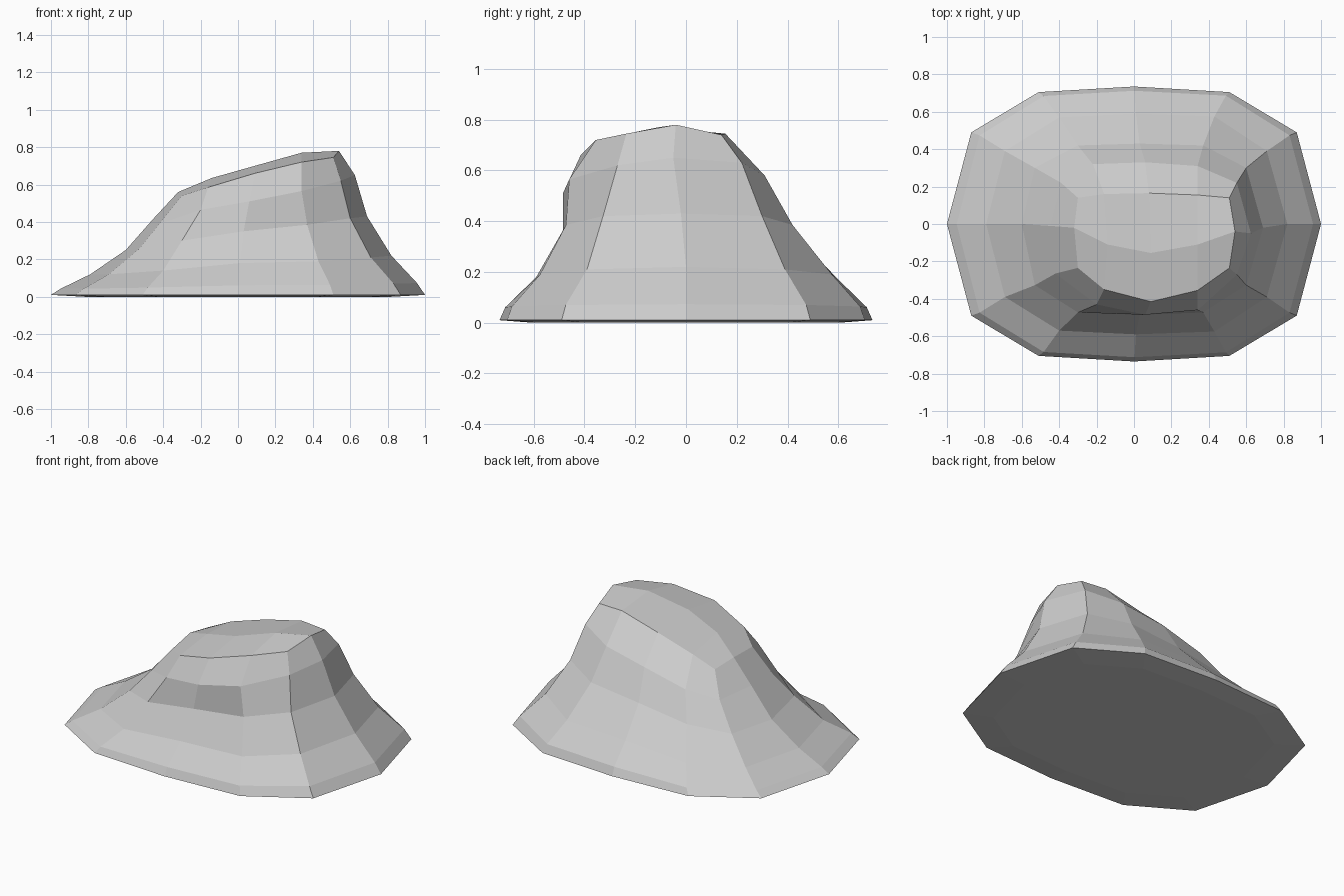
import bpy, bmesh

# Half outlines run from +x, round the back, to -x; the front half is mirrored.
BASE = [(1, 0, .01), (.87, .49, .01), (.51, .705, .01), (0, .735, .01),
        (-.51, .705, .01), (-.87, .49, .01), (-1, 0, .01)]
LOW = [(.82, 0, .22), (.71, .39, .21), (.43, .575, .19), (.01, .59, .18),
       (-.40, .57, .14), (-.69, .39, .12), (-.79, 0, .12)]
MID = [(.69, -.02, .43), (.60, .30, .42), (.37, .42, .385), (.03, .43, .35),
       (-.30, .42, .30), (-.53, .30, .255), (-.60, 0, .25)]
# Upper rings lean towards the front, so they are full rings.
HIGH = [(.625, -.05, .65), (.55, .22, .63), (.34, .31, .58), (.06, .33, .53),
        (-.22, .32, .46), (-.39, .22, .40), (-.45, -.01, .42), (-.42, -.265, .39),
        (-.20, -.43, .465), (.06, -.485, .51), (.34, -.46, .565), (.55, -.27, .62)]
RIM = [(.54, -.04, .78), (.51, .14, .74), (.34, .155, .745), (.08, .165, .68),
       (-.16, .16, .605), (-.30, .14, .54), (-.32, -.02, .56), (-.30, -.235, .54),
       (-.16, -.35, .585), (.09, -.415, .66), (.34, -.355, .72), (.51, -.235, .745)]
RIDGE = [(.34, -.11, .77), (.09, -.155, .70), (-.14, -.11, .635)]


def mirrored(half, bulge=0):
    """Close a half outline; bulge pushes the front outwards."""
    return half + [(x, -y * (1 + bulge * y), z) for x, y, z in half[-2:0:-1]]


base, low = mirrored(BASE), mirrored(LOW)
# Small rounded lip just above the ground
lip = [((a[0] * .7 + b[0] * .3) * 1.012, (a[1] * .7 + b[1] * .3) * 1.03,
        a[2] * .7 + b[2] * .3) for a, b in zip(base, low)]
foot = [(x * .82, y * .82, 0) for x, y, z in base]

bm = bmesh.new()
rings = [[bm.verts.new(p) for p in ring]
         for ring in (foot, base, lip, low, mirrored(MID, .3), HIGH, RIM)]
# Sides
for a, b in zip(rings, rings[1:]):
    for i in range(12):
        j = (i + 1) % 12
        bm.faces.new((a[i], a[j], b[j], b[i]))
# Underside
bm.faces.new(rings[0][::-1])
# Sloping top: back row, ridge row and front row of the rim
rim = rings[-1]
back = rim[1:6]
ridge = [rim[0]] + [bm.verts.new(p) for p in RIDGE] + [rim[6]]
front = rim[:6:-1]
for a, b in ((back, ridge), (ridge, front)):
    for i in range(4):
        bm.faces.new((a[i], a[i + 1], b[i + 1], b[i]))
# Triangular corners at each end of the ridge are closed by the rim itself
bmesh.ops.recalc_face_normals(bm, faces=bm.faces)

mesh = bpy.data.meshes.new("rock")
bm.to_mesh(mesh)
bm.free()
bpy.context.collection.objects.link(bpy.data.objects.new("rock", mesh))
